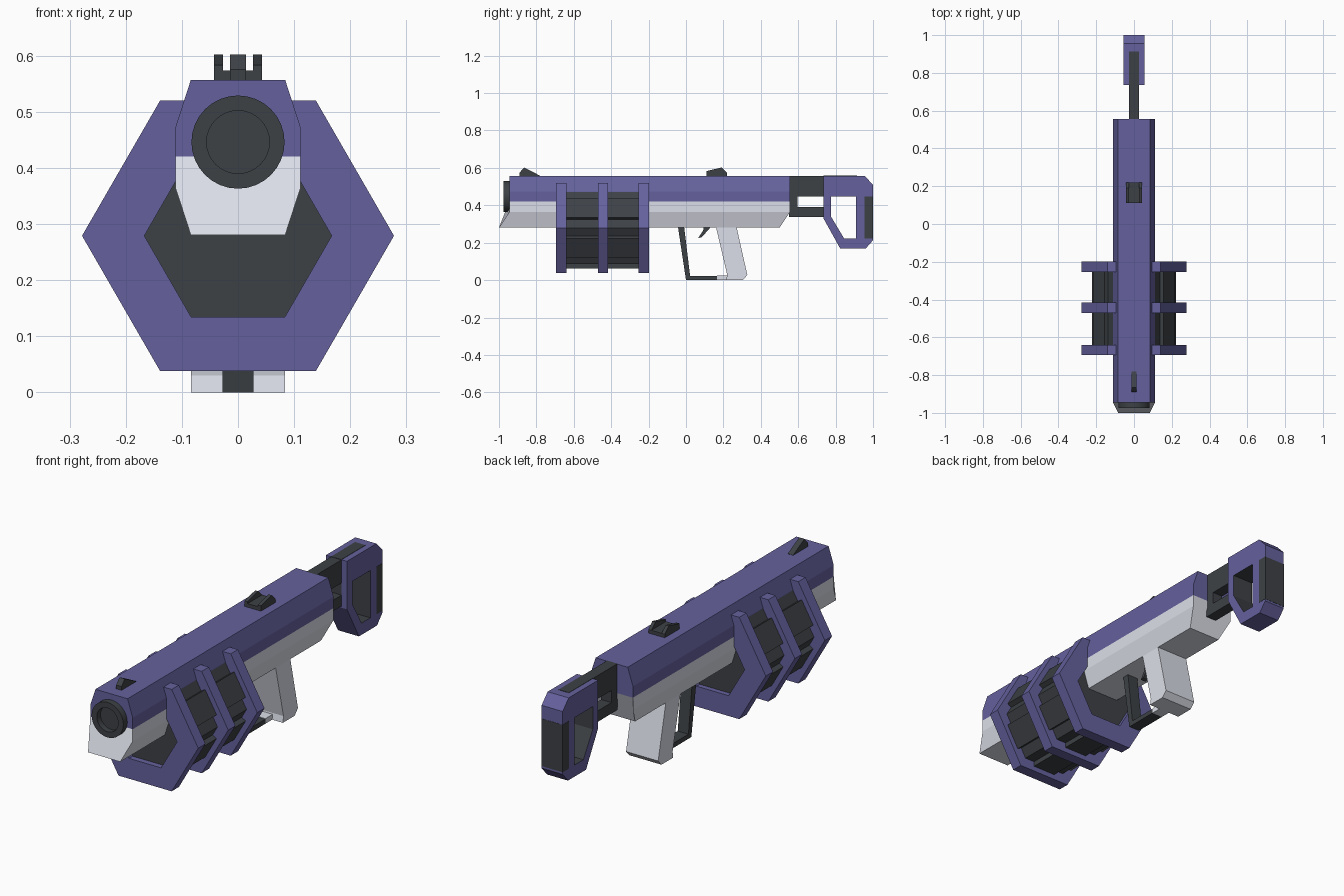
import bpy, bmesh
from math import sin, cos, pi

if "Cube" in bpy.data.objects:
    bpy.data.objects.remove(bpy.data.objects["Cube"])


def material(name, rgb):
    m = bpy.data.materials.new(name)
    m.diffuse_color = (*rgb, 1)
    m.use_nodes = True
    m.node_tree.nodes["Principled BSDF"].inputs["Base Color"].default_value = m.diffuse_color
    return m


PURPLE = material("purple", (0.13, 0.12, 0.34))
DARK = material("dark", (0.047, 0.053, 0.06))
PALE = material("pale", (0.72, 0.74, 0.82))


def finish(name, bm, *mats):
    bmesh.ops.recalc_face_normals(bm, faces=bm.faces)
    me = bpy.data.meshes.new(name)
    bm.to_mesh(me)
    bm.free()
    for m in mats:
        me.materials.append(m)
    ob = bpy.data.objects.new(name, me)
    bpy.context.collection.objects.link(ob)
    return ob


def loop(bm, pts, axis, d):
    """Profile points: (y, z) for axis x, (x, z) for axis y."""
    return [bm.verts.new((d, a, b) if axis == 'x' else (a, d, b)) for a, b in pts]


def walls(bm, l0, l1, index=0):
    n = len(l0)
    for i in range(n):
        j = (i + 1) % n
        bm.faces.new((l0[i], l0[j], l1[j], l1[i])).material_index = index


def prism(name, pts, axis, d0, d1, mat):
    bm = bmesh.new()
    l0, l1 = loop(bm, pts, axis, d0), loop(bm, pts, axis, d1)
    walls(bm, l0, l1)
    bm.faces.new(l0)
    bm.faces.new(l1)
    return finish(name, bm, mat)


def frame(name, outer, inner, axis, d0, d1, mat, inner_mat=None):
    """Prism with a hole; both outlines have the same point count."""
    bm = bmesh.new()
    o0, o1 = loop(bm, outer, axis, d0), loop(bm, outer, axis, d1)
    i0, i1 = loop(bm, inner, axis, d0), loop(bm, inner, axis, d1)
    walls(bm, o0, o1)
    walls(bm, i0, i1, 1)
    walls(bm, o0, i0)
    walls(bm, o1, i1)
    return finish(name, bm, mat, inner_mat or mat)


def ngon(r, n, cz):
    return [(r * cos(2 * pi * i / n), cz + r * sin(2 * pi * i / n)) for i in range(n)]


def rect(a0, b0, a1, b1):
    return [(a0, b0), (a1, b0), (a1, b1), (a0, b1)]


def mirrored(half):
    return half + [(-x, z) for x, z in reversed(half)]


# Body: purple upper shell, pale lower shell with its bottom raked forward
prism("upper_body", mirrored([(0.111, 0.42), (0.111, 0.474), (0.084, 0.557)]),
      'y', -0.945, 0.555, PURPLE)
lower = prism("lower_body", mirrored([(0.084, 0.28), (0.111, 0.363), (0.111, 0.42)]),
              'y', -0.945, 0.555, PALE)
for v in lower.data.vertices:
    if v.co.z < 0.3:
        v.co.y -= 0.055

# Muzzle with open bore
muzzle = frame("muzzle", ngon(0.083, 32, 0.446), ngon(0.056, 32, 0.446),
               'y', -0.975, -0.94, DARK)
bore = prism("bore_end", ngon(0.06, 32, 0.446), 'y', -0.947, -0.942, DARK)
for ob in (muzzle, bore):
    bpy.context.view_layer.objects.active = ob
    ob.select_set(True)
    bpy.ops.object.shade_smooth_by_angle()
    ob.select_set(False)

# Hexagonal drum: core, raised side panels, three rings
CZ = 0.279
prism("drum", ngon(0.222, 6, CZ), 'y', -0.65, -0.24, DARK)
prism("drum_core", ngon(0.168, 6, CZ), 'y', -0.667, -0.223, DARK)
for i in range(6):
    t = pi / 6 + i * pi / 3
    c, s = cos(t), sin(t)
    pts = [(d * c - w * s, CZ + d * s + w * c)
           for d, w in ((0.17, -0.06), (0.216, -0.06), (0.216, 0.06), (0.17, 0.06))]
    prism(f"drum_panel_{i + 1}", pts, 'y', -0.645, -0.245, DARK)
for i, y in enumerate((-0.667, -0.443, -0.226)):
    frame(f"drum_ring_{i + 1}", ngon(0.278, 6, CZ), ngon(0.167, 6, CZ),
          'y', y - 0.027, y + 0.027, PURPLE)

# Sights
prism("front_sight", [(-0.89, 0.55), (-0.89, 0.575), (-0.865, 0.602), (-0.78, 0.558), (-0.78, 0.55)],
      'x', -0.014, 0.014, DARK)
prism("rear_sight_base", rect(0.11, 0.55, 0.22, 0.574), 'x', -0.043, 0.043, DARK)
for side, x in (("left", -0.035), ("right", 0.035)):
    prism(f"rear_sight_{side}",
          [(0.11, 0.56), (0.11, 0.583), (0.19, 0.602), (0.22, 0.574), (0.22, 0.56)],
          'x', x - 0.008, x + 0.008, DARK)

# Grip with a small toe that meets the guard
prism("grip", [(0.16, 0.285), (0.27, 0.285), (0.328, 0.027), (0.303, 0), (0.215, 0), (0.22, 0.03)],
      'x', -0.084, 0.084, PALE)
prism("grip_toe", rect(0.165, 0, 0.23, 0.024), 'x', -0.028, 0.028, PALE)

# Trigger and guard
prism("trigger_guard", [(-0.043, 0.285), (0, 0), (0.165, 0), (0.165, 0.022), (0.022, 0.022), (-0.01, 0.285)],
      'x', -0.028, 0.028, DARK)
prism("trigger", [(0.095, 0.29), (0.092, 0.265), (0.065, 0.225), (0.085, 0.23), (0.138, 0.29)],
      'x', -0.014, 0.014, DARK)

# Stock: connector, rail, purple frame with dark lining, butt pad
frame("stock_connector", rect(0.55, 0.338, 0.74, 0.557), rect(0.595, 0.39, 0.735, 0.447),
      'x', -0.027, 0.027, DARK)
prism("stock_rail", rect(0.734, 0.49, 0.913, 0.5585), 'x', -0.027, 0.027, DARK)
frame("stock_frame",
      [(0.735, 0.557), (0.955, 0.557), (1, 0.51), (1, 0.213), (0.96, 0.168), (0.825, 0.168), (0.735, 0.33)],
      [(0.775, 0.447), (0.91, 0.447), (0.91, 0.43), (0.91, 0.24), (0.91, 0.223), (0.845, 0.223), (0.775, 0.34)],
      'x', -0.055, 0.055, PURPLE, DARK)
prism("butt_pad", rect(0.955, 0.223, 1.001, 0.447), 'x', -0.056, 0.056, DARK)
